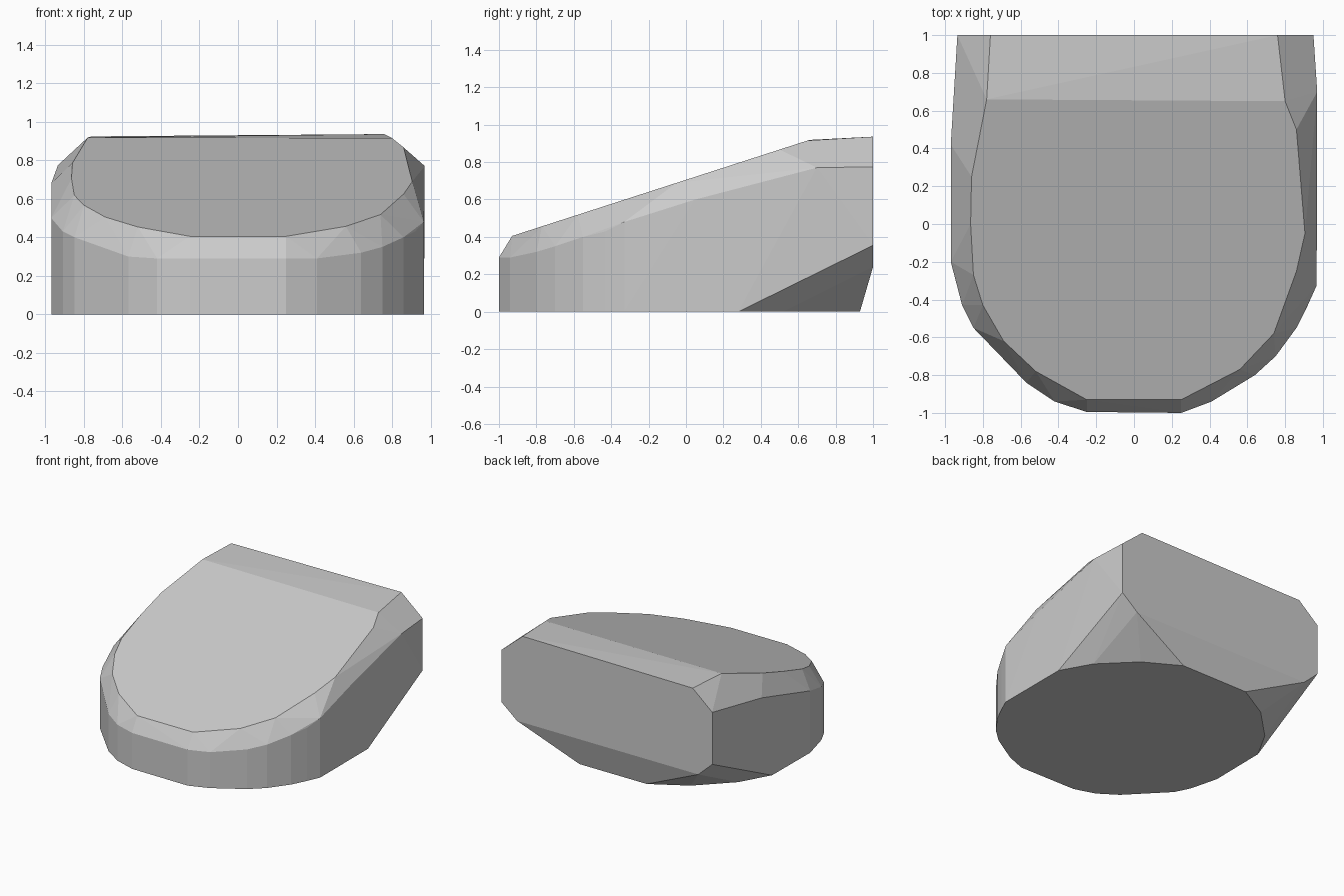
import bpy, bmesh

if "Cube" in bpy.data.objects:
    bpy.data.objects.remove(bpy.data.objects["Cube"])

# Wall outline (x, y) with the height where the vertical wall ends
wall = [(-.97, -.20, .50), (-.91, -.43, .43), (-.85, -.55, .40), (-.57, -.84, .30),
        (-.42, -.94, .29), (-.25, -.995, .29), (.25, -1, .29), (.41, -.94, .29),
        (.64, -.80, .32), (.75, -.70, .35), (.86, -.55, .40), (.92, -.43, .43),
        (.965, -.33, .48)]

# Rim of the sloping top, as seen from above
rim = [(-.78, .66), (-.86, .25), (-.865, 0), (-.85, -.27), (-.80, -.43), (-.69, -.62),
       (-.52, -.78), (-.25, -.93), (.25, -.93), (.56, -.77), (.74, -.58), (.86, -.25),
       (.905, -.05), (.86, .50), (.80, .65)]


def slope(y):
    return .405 + .323 * (y + .93)


points = [(x, y, 0) for x, y, z in wall] + list(wall)
points += [(x, y, slope(y)) for x, y in rim]

# Upper side edges
points += [(-.97, .42, .68), (.97, .05, .60), (.97, .70, .77)]

# Rounded rear of the base and the upright back face, on both sides
for s, w in ((-1, .935), (1, .95)):
    points += [(s * .965, .28, 0), (s * .83, .52, 0), (s * .58, .77, 0), (s * .30, .93, 0)]
    points += [(s * .76, 1, .93 + s * .006), (s * w, 1, .775), (s * w, 1, .355), (s * .81, 1, .24)]

# Faceted body wrapped around the profile points
bm = bmesh.new()
for p in points:
    bm.verts.new(p)
hull = bmesh.ops.convex_hull(bm, input=bm.verts)
loose = {g for g in hull["geom_interior"] + hull["geom_unused"] if isinstance(g, bmesh.types.BMVert)}
bmesh.ops.delete(bm, geom=list(loose), context='VERTS')
bmesh.ops.dissolve_limit(bm, angle_limit=.01, verts=bm.verts, edges=bm.edges)
bmesh.ops.recalc_face_normals(bm, faces=bm.faces)
mesh = bpy.data.meshes.new("wedge_body")
bm.to_mesh(mesh)
bm.free()
bpy.context.collection.objects.link(bpy.data.objects.new("wedge_body", mesh))
